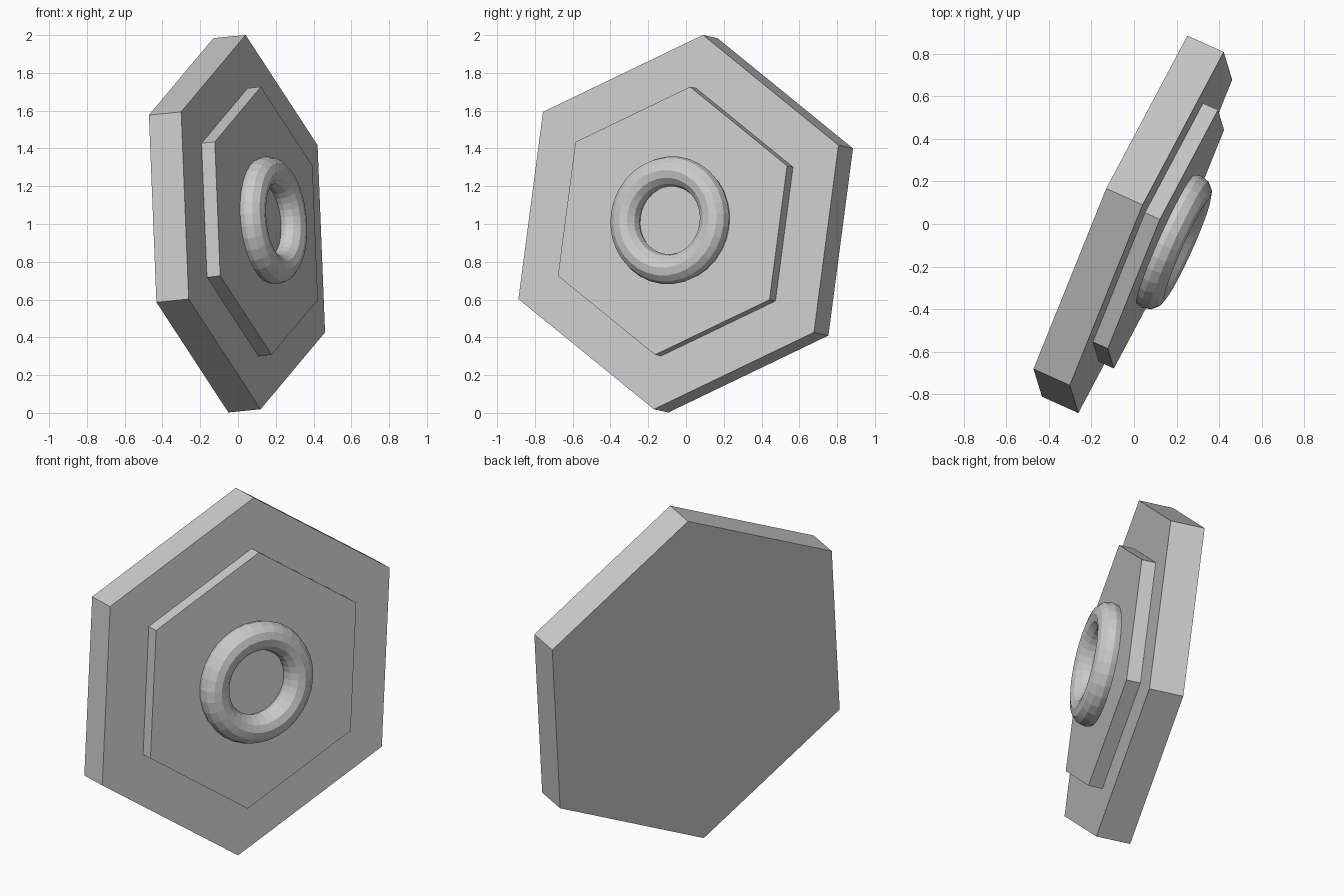
import bpy
from mathutils import Matrix, Vector

cube = bpy.data.objects.get("Cube")
if cube:
    bpy.data.objects.remove(cube, do_unlink=True)

# Single matt grey
grey = bpy.data.materials.new("light_grey")
grey.use_nodes = True
colour = (0.6, 0.6, 0.6, 1)
grey.diffuse_color = colour
grey.node_tree.nodes["Principled BSDF"].inputs["Base Color"].default_value = colour

# Tilted frame: local z leaves the front face, local y points at the top corner
normal = Vector((0.908, -0.409, 0.09)).normalized()
corner = Vector((-0.04, 0.13, 0.99))
corner = (corner - normal * corner.dot(normal)).normalized()
side = corner.cross(normal)
frame = Matrix((side, corner, normal)).transposed().to_4x4()
frame.translation = (0.08, -0.04, 1.01)


def finish(name, height):
    """Name and colour the new part, then place it along the tilted axis."""
    part = bpy.context.object
    part.name = name
    part.data.materials.append(grey)
    part.matrix_world = frame @ Matrix.Translation((0, 0, height))
    return part


def hex_plate(name, radius, bottom, top):
    bpy.ops.mesh.primitive_cylinder_add(vertices=6, radius=radius, depth=top - bottom)
    return finish(name, (top + bottom) / 2)


# Stacked hexagonal plates
base_top, step_top = 0.0, 0.077
hex_plate("base_plate", 1.0, -0.188, base_top)
hex_plate("raised_plate", 0.716, base_top, step_top)

# Ring partly sunk into the raised plate
bpy.ops.mesh.primitive_torus_add(major_radius=0.26, minor_radius=0.08,
                                 major_segments=32, minor_segments=12)
finish("ring", step_top + 0.03)
